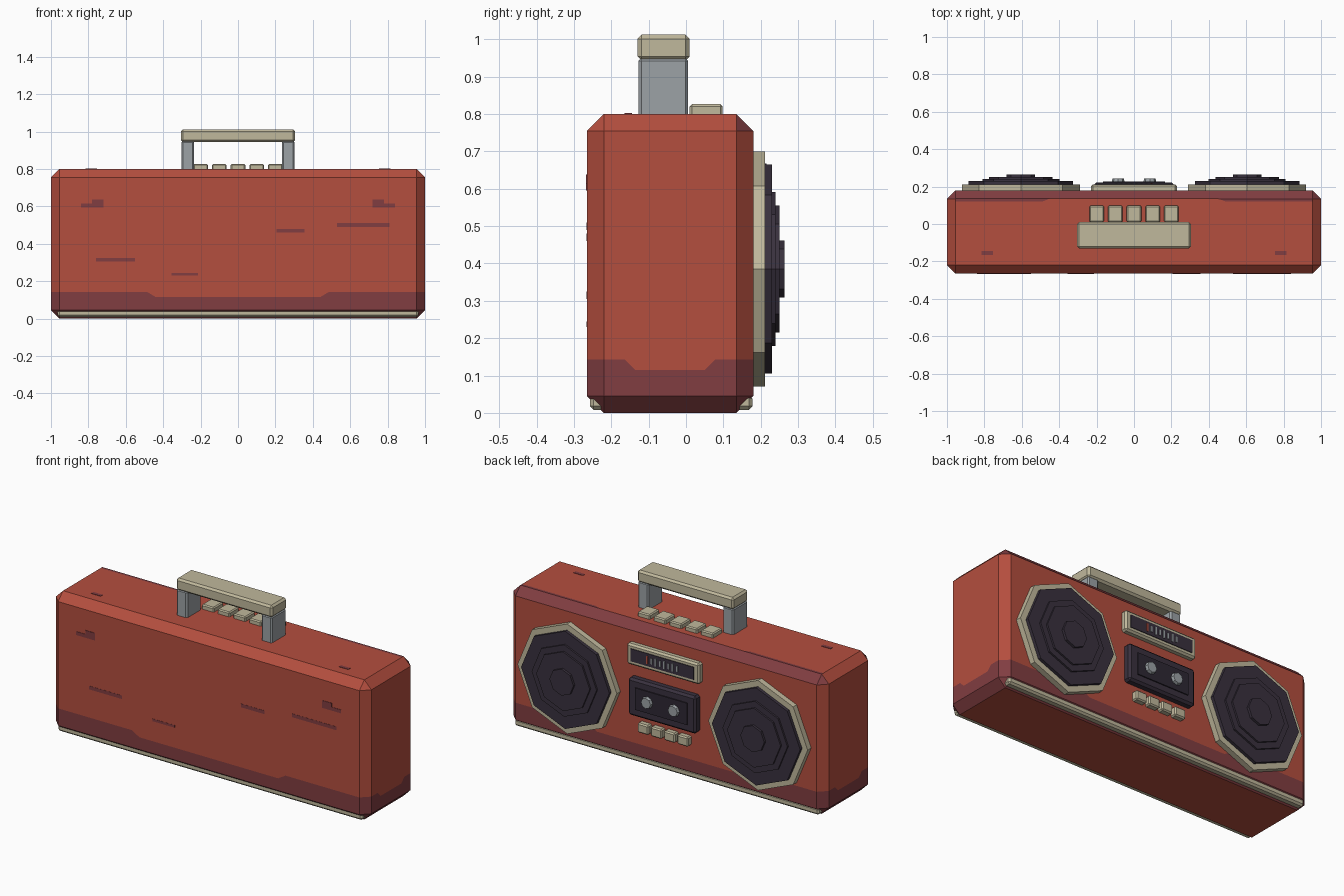
import bpy, bmesh, math
from mathutils import Vector, Matrix

old = bpy.data.objects.get("Cube")
if old:
    bpy.data.objects.remove(old, do_unlink=True)


def material(name, rgb):
    linear = [((c / 255 + 0.055) / 1.055) ** 2.4 for c in rgb] + [1]
    m = bpy.data.materials.new(name)
    m.use_nodes = True
    m.diffuse_color = linear
    m.node_tree.nodes["Principled BSDF"].inputs["Base Color"].default_value = linear
    return m


RED = material("brick red", (180, 78, 62))
STAIN = material("worn maroon", (129, 61, 65))
BEIGE = material("warm beige", (192, 184, 156))
GREY = material("steel grey", (156, 162, 166))
DARK = material("dark plum", (57, 49, 62))
BLACK = material("deep plum", (45, 39, 51))


def finish(name, bm, *mats):
    bmesh.ops.recalc_face_normals(bm, faces=bm.faces)
    mesh = bpy.data.meshes.new(name)
    bm.to_mesh(mesh)
    bm.free()
    for m in mats:
        mesh.materials.append(m)
    ob = bpy.data.objects.new(name, mesh)
    bpy.context.collection.objects.link(ob)
    return ob


def box_mesh(lo, hi, bevel=0):
    """Box between two corners with optional flat chamfer."""
    lo, hi = Vector(lo), Vector(hi)
    bm = bmesh.new()
    bmesh.ops.create_cube(bm, size=1)
    bmesh.ops.scale(bm, vec=hi - lo, verts=bm.verts)
    bmesh.ops.translate(bm, vec=(lo + hi) / 2, verts=bm.verts)
    if bevel:
        bmesh.ops.bevel(bm, geom=bm.edges[:], offset=bevel, segments=1,
                        affect='EDGES', profile=0.5)
    return bm


def box(name, mat, lo, hi, bevel=0):
    return finish(name, box_mesh(lo, hi, bevel), mat)


def panel(name, mat, x, z, w, h, y0, y1, bevel=0):
    """Box on the detailed face, given by its centre and size."""
    return box(name, mat, (x - w / 2, y0, z - h / 2), (x + w / 2, y1, z + h / 2), bevel)


def disc(name, mat, x, z, r, y0, y1, r_top=None):
    """Octagonal prism pointing along +y."""
    bm = bmesh.new()
    bmesh.ops.create_cone(bm, cap_ends=True, segments=8, radius1=r,
                          radius2=r_top or r, depth=y1 - y0)
    bmesh.ops.rotate(bm, matrix=Matrix.Rotation(-math.pi / 2, 3, 'X'), verts=bm.verts)
    bmesh.ops.translate(bm, vec=(x, (y0 + y1) / 2, z), verts=bm.verts)
    return finish(name, bm, mat)


# Case: chamfered box, cut along the outlines of the worn areas
BACK, FACE = -0.265, 0.18
MID = (BACK + FACE) / 2
bm = box_mesh((-1, BACK, 0), (1, FACE, 0.8), 0.045)


def cut(point, normal):
    bmesh.ops.bisect_plane(bm, geom=bm.verts[:] + bm.edges[:] + bm.faces[:],
                           plane_co=point, plane_no=normal)


for z in (0.115, 0.143):
    cut((0, 0, z), (0, 0, 1))
cut((0, 0.12, 0), (0, 1, 0))
for s in (-1, 1):
    cut((s * 0.465, 0, 0.13), (s * 0.03, 0, -0.05))
    cut((s * 0.465, 0.13, 0), (s * 0.02, 0.05, 0))
    cut((0, MID + s * 0.108, 0.13), (0, s, -1))
bmesh.ops.recalc_face_normals(bm, faces=bm.faces)
for f in bm.faces:
    c, n = f.calc_center_median(), f.normal
    if c.z < 0.143:
        dip = c.z > 0.115 and (abs(n.y) > 0.9 and abs(c.x) < 0.465
                               or abs(n.x) > 0.9 and abs(c.y - MID) < 0.108)
        worn = not dip and n.z > -0.9
    else:
        edge = n.y > 0.5 and n.z > 0.5
        worn = edge or n.z > 0.9 and c.y > 0.12 and abs(c.x) > 0.465
    f.material_index = int(worn)
finish("case", bm, RED, STAIN)

# Scuffs on the plain face: centre x, centre z, width, height
for x, z, w, h in ((0.28, 0.47, 0.15, 0.02), (0.67, 0.5, 0.28, 0.02),
                   (-0.655, 0.315, 0.21, 0.02), (-0.285, 0.237, 0.14, 0.014)):
    panel("scuff", STAIN, x, z, w, h, BACK - 0.001, BACK + 0.002)
for s in (-1, 1):
    panel("corner_scuff_low", STAIN, s * 0.78, 0.605, 0.12, 0.02, BACK - 0.002, BACK + 0.002)
    panel("corner_scuff_high", STAIN, s * 0.75, 0.62, 0.06, 0.035, BACK - 0.0025, BACK + 0.002)
    box("top_scuff", STAIN, (s * 0.785 - 0.03, -0.165, 0.798), (s * 0.785 + 0.03, -0.145, 0.802))

# Trim strips along both lower edges
for name, y0, y1 in (("back_trim", -0.257, -0.215), ("face_trim", 0.13, 0.178)):
    box(name, BEIGE, (-0.965, y0, 0.008), (0.965, y1, 0.048), 0.01)

# Handle
for s, side in ((1, "left"), (-1, "right")):
    xs = sorted((s * 0.235, s * 0.303))
    box(side + "_handle_post", GREY, (xs[0], -0.127, 0.79), (xs[1], 0.006, 0.95), 0.008)
box("handle_grip", BEIGE, (-0.305, -0.13, 0.943), (0.305, 0.01, 1.012), 0.011)

# Keys on the top
for i in range(-2, 3):
    box("top_key", BEIGE, (i * 0.1 - 0.039, 0.01, 0.79), (i * 0.1 + 0.039, 0.098, 0.826), 0.006)

# Speakers: beige rim and stepped octagonal cone
for s, side in ((1, "left"), (-1, "right")):
    x, z = s * 0.605, 0.385
    disc(side + "_speaker_rim", BEIGE, x, z, 0.315, 0.17, 0.212)
    for i, (r, y) in enumerate(((0.28, 0.23), (0.206, 0.24), (0.17, 0.25), (0.076, 0.264))):
        disc(f"{side}_speaker_step_{i + 1}", DARK, x, z, r, 0.2, y)

# Tuner display
panel("tuner_frame", BEIGE, 0, 0.632, 0.46, 0.12, 0.17, 0.212, 0.01)
panel("tuner_screen", DARK, 0, 0.632, 0.4, 0.072, 0.2, 0.216)
for i in range(8):
    panel("tuner_mark", RED if i == 7 else GREY, (i - 3.5) * 0.027, 0.632,
          0.01, 0.045 if i % 2 else 0.032, 0.21, 0.22)

# Cassette deck
panel("cassette_frame", DARK, 0, 0.395, 0.43, 0.215, 0.17, 0.222, 0.012)
panel("cassette_window", BLACK, 0, 0.395, 0.33, 0.125, 0.21, 0.228)
for s in (-1, 1):
    disc("cassette_reel", GREY, s * 0.085, 0.395, 0.036, 0.22, 0.244, 0.03)

# Deck keys
for i in range(4):
    panel("deck_key", BEIGE, (i - 1.5) * 0.084, 0.225, 0.07, 0.055, 0.17, 0.213, 0.007)
